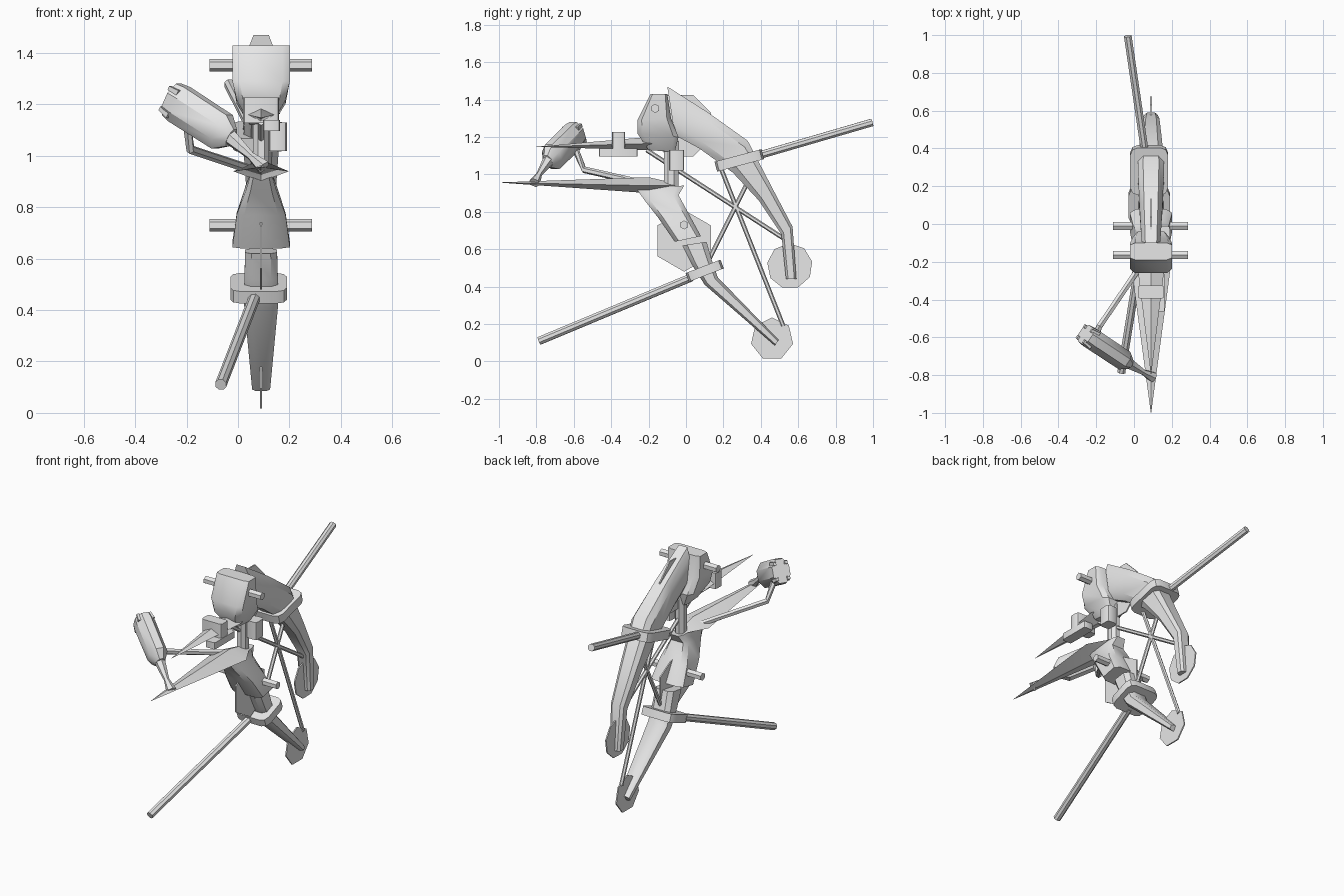
import bpy, bmesh, math
from mathutils import Vector, Matrix

if "Cube" in bpy.data.objects:
    bpy.data.objects.remove(bpy.data.objects["Cube"])

CX = 0.09  # the bow's own centre plane
grey = bpy.data.materials.new("grey")
grey.diffuse_color = (0.8, 0.8, 0.8, 1)
grey.use_nodes = True
grey.node_tree.nodes["Principled BSDF"].inputs["Base Color"].default_value = grey.diffuse_color


def finish(name, bm, angle=35):
    bmesh.ops.recalc_face_normals(bm, faces=bm.faces)
    me = bpy.data.meshes.new(name)
    bm.to_mesh(me)
    bm.free()
    me.materials.append(grey)
    ob = bpy.data.objects.new(name, me)
    bpy.context.collection.objects.link(ob)
    bpy.ops.object.select_all(action='DESELECT')
    ob.select_set(True)
    bpy.context.view_layer.objects.active = ob
    bpy.ops.object.shade_smooth_by_angle(angle=math.radians(angle))
    return ob


def skin(name, rings, angle=35):
    """Join equal rings of points and cap both ends."""
    bm = bmesh.new()
    vs = [[bm.verts.new(p) for p in r] for r in rings]
    n = len(vs[0])
    for a, b in zip(vs, vs[1:]):
        for i in range(n):
            bm.faces.new((a[i], a[(i + 1) % n], b[(i + 1) % n], b[i]))
    bm.faces.new(vs[0])
    bm.faces.new(vs[-1])
    return finish(name, bm, angle)


def limb(name, sections, c=0.6):
    """Chamfered sections: (front y, z), (back y, z), half width."""
    outline = [(-1, -c), (-c, -1), (c, -1), (1, -c), (1, c), (c, 1), (-c, 1), (-1, c)]
    rings = []
    for f, b, w in sections:
        f, b = Vector(f), Vector(b)
        m, h = (f + b) / 2, (b - f) / 2
        rings.append([(CX + u * w, m.x + v * h.x, m.y + v * h.y) for u, v in outline])
    return skin(name, rings)


def rod(name, path, radii, sides=8, squash=1.0):
    """Round bar along a path; squash narrows it sideways."""
    pts = [Vector(p) for p in path]
    rings = []
    for i, p in enumerate(pts):
        d = (pts[min(i + 1, len(pts) - 1)] - pts[max(i - 1, 0)]).normalized()
        up = Vector((0, 0, 1)) if abs(d.z) < 0.9 else Vector((0, 1, 0))
        s = d.cross(up).normalized()
        t = s.cross(d)
        rings.append([p + radii[i] * (s * math.cos(a) * squash + t * math.sin(a))
                      for a in (2 * math.pi * (k + 0.5) / sides for k in range(sides))])
    return skin(name, rings)


def box(name, centre, size, tilt=0.0, bevel=0.0):
    bm = bmesh.new()
    bmesh.ops.create_cube(bm, size=1)
    bmesh.ops.scale(bm, vec=size, verts=bm.verts)
    if bevel:
        edges = [e for e in bm.edges if abs(e.verts[0].co.z - e.verts[1].co.z) > 1e-4]
        bmesh.ops.bevel(bm, geom=edges, offset=bevel, segments=2, profile=0.5, affect='EDGES')
    bmesh.ops.transform(bm, verts=bm.verts,
                        matrix=Matrix.Translation(centre) @ Matrix.Rotation(tilt, 4, 'X'))
    return finish(name, bm)


def plate(name, y, z, r, sides, turn=0.0, x=CX):
    pts = [(y + r * math.cos(turn + 2 * math.pi * k / sides),
            z + r * math.sin(turn + 2 * math.pi * k / sides)) for k in range(sides)]
    return skin(name, [[(x + s, *p) for p in pts] for s in (-0.004, 0.004)])


# Bow limbs, with the lower one growing out of the riser
limb("upper_limb", [((-0.06, 1.21), (-0.10, 1.47), 0.05),
                    ((0.07, 1.14), (0.12, 1.33), 0.062),
                    ((0.25, 1.01), (0.33, 1.18), 0.07),
                    ((0.39, 0.86), (0.46, 0.93), 0.058),
                    ((0.51, 0.68), (0.57, 0.72), 0.045),
                    ((0.535, 0.44), (0.59, 0.44), 0.035)])
limb("lower_limb", [((-0.02, 0.62), (0.11, 0.64), 0.062),
                    ((0.03, 0.52), (0.14, 0.535), 0.065),
                    ((0.10, 0.41), (0.17, 0.45), 0.066),
                    ((0.475, 0.085), (0.495, 0.115), 0.035)])
limb("lower_riser", [((-0.27, 0.93), (-0.01, 0.94), 0.04),
                     ((-0.22, 0.86), (-0.04, 0.89), 0.06),
                     ((-0.15, 0.77), (0.02, 0.78), 0.095),
                     ((-0.06, 0.64), (0.08, 0.67), 0.112)], 0.7)

# Head block and grip
limb("upper_riser", [((-0.19, 1.43), (-0.10, 1.43), 0.112),
                     ((-0.26, 1.29), (-0.08, 1.30), 0.112),
                     ((-0.26, 1.22), (-0.04, 1.20), 0.095),
                     ((-0.20, 1.13), (-0.06, 1.12), 0.045)], 0.75)
rod("grip", [(CX, -0.08, 0.92), (CX, -0.08, 1.18)], [0.042, 0.042], 8, 0.8)

# Cross pegs through the risers
for name, y, z in (("upper_peg", -0.165, 1.353), ("lower_peg", -0.01, 0.73)):
    rod(name, [(-0.11, y, z), (0.287, y, z)], [0.024, 0.024], 6)

# Collars clamped around the limbs
box("upper_collar", (0.08, 0.285, 1.075), (0.20, 0.26, 0.055), math.radians(15), 0.04)
box("lower_collar", (0.08, 0.10, 0.485), (0.22, 0.20, 0.05), math.radians(21), 0.04)

# Stabilizer rods
rod("upper_stabilizer", [(0.055, 0.40, 1.105), (-0.033, 0.995, 1.278)], [0.022, 0.022])
rod("lower_stabilizer", [(0.065, 0.03, 0.45), (-0.067, -0.785, 0.11)], [0.023, 0.023])

# Thin wheels and guard plates
plate("upper_wheel", 0.555, 0.51, 0.122, 9, 0.2)
plate("lower_wheel", 0.46, 0.12, 0.115, 7, math.pi / 2)
plate("lower_guard", -0.01, 0.645, 0.165, 6, math.pi / 2)
plate("upper_guard", -0.03, 1.26, 0.178, 8, math.pi / 8)

# Bow strings
for name, a, b in (("long_string", (0.18, 1.05), (0.52, 0.19)),
                   ("cross_string", (0.37, 1.04), (0.08, 0.46)),
                   ("riser_string", (-0.21, 1.13), (0.55, 0.64))):
    rod(name, [(CX, *a), (CX, *b)], [0.012, 0.012], 6)


def blade(name, tip, base_y, half, top, bottom, mid, back):
    """Diamond spike: point at the front, short taper behind."""
    rings = []
    for y, k in ((tip[0], 0.01), (base_y, 1), (back, 0.3)):
        zc = tip[1] if y == tip[0] else mid
        rings.append([(CX - half * k, y, zc), (CX, y, zc + (top - mid) * k),
                      (CX + half * k, y, zc), (CX, y, zc + (bottom - mid) * k)])
    return skin(name, rings, 20)


# Forward blades
blade("lower_blade", (-1.0, 0.957), -0.20, 0.108, 0.985, 0.90, 0.94, -0.06)
blade("upper_blade", (-0.80, 1.148), -0.20, 0.075, 1.20, 1.13, 1.165, -0.06)

# Sight
box("sight_block", (CX, -0.36, 1.178), (0.14, 0.07, 0.10), 0, 0.015)
box("sight_rail", (0.13, -0.362, 1.118), (0.065, 0.205, 0.042), 0, 0.01)
box("side_block", (0.155, -0.05, 1.075), (0.07, 0.08, 0.11), 0, 0.015)

# Side canister with flared neck, end fins and support arm
a, b = Vector((-0.25, -0.59, 1.215)), Vector((-0.025, -0.74, 1.07))
d = (b - a).normalized()
rod("canister", [a - d * 0.01, a + d * 0.03, b - d * 0.05, b], [0.075, 0.082, 0.08, 0.04], 8, 0.75)
rod("canister_neck", [b - d * 0.01, (0.05, -0.785, 1.0), (0.10, -0.81, 0.955)],
    [0.032, 0.016, 0.03], 6)
side = d.cross(Vector((0, 0, 1))).normalized()
up = side.cross(d)
for s in (-1, 1):
    for t in (-1, 1):
        p = a + side * s * 0.035 + up * t * 0.045
        rod("canister_fin", [p + d * 0.03, p - d * 0.02], [0.022, 0.012], 4)
rod("support_arm", [(-0.20, -0.59, 1.13), (-0.185, -0.545, 1.025), (0.07, -0.17, 0.94)],
    [0.018, 0.018, 0.018], 6)
